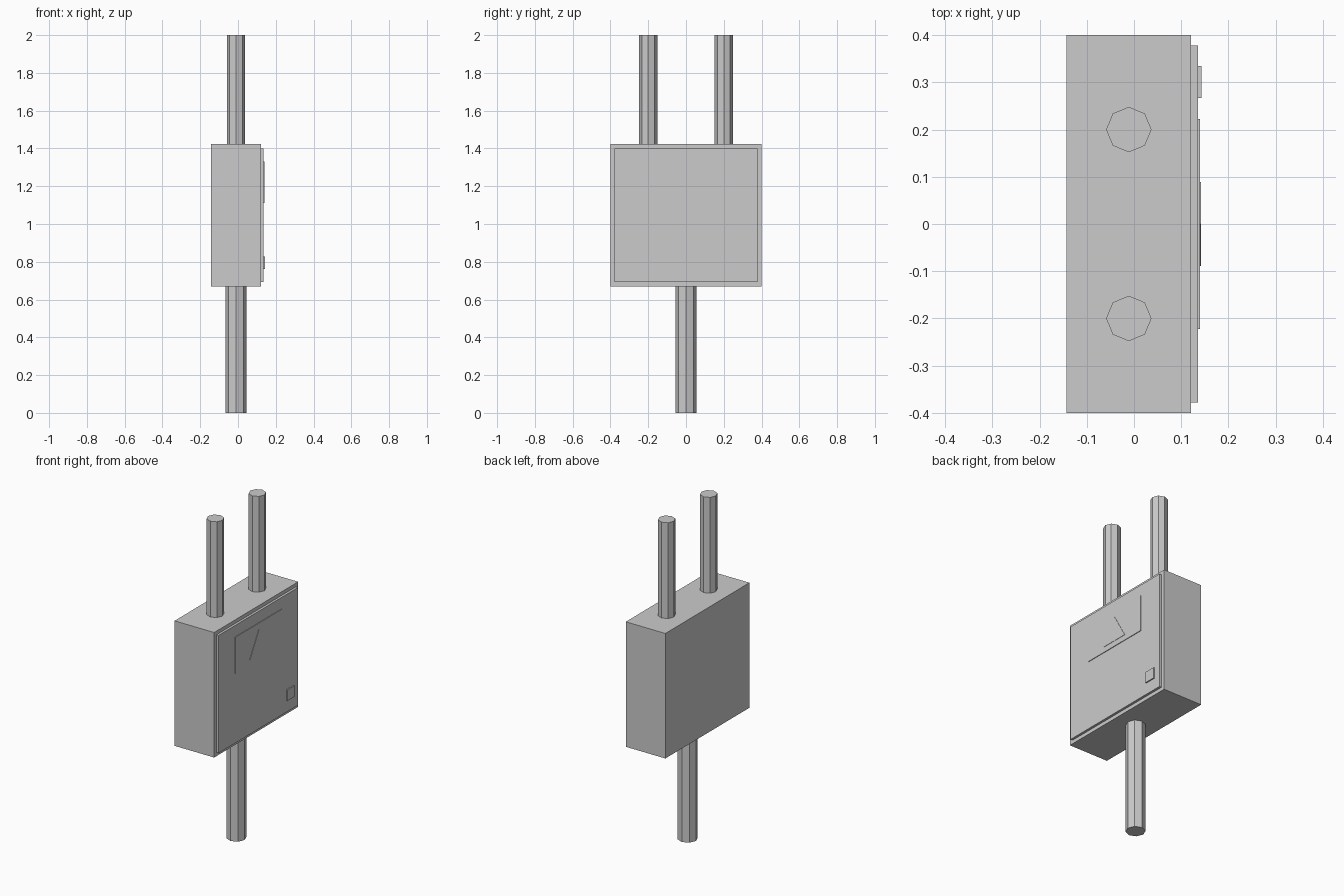
import bpy
import bmesh
from mathutils import Matrix, Vector

old = bpy.data.objects.get("Cube")
if old:
    bpy.data.objects.remove(old, do_unlink=True)

# One plain grey for the whole model
grey = bpy.data.materials.new("light_grey")
grey.use_nodes = True
colour = (0.6, 0.6, 0.6, 1)
grey.diffuse_color = colour
grey.node_tree.nodes["Principled BSDF"].inputs["Base Color"].default_value = colour


def finish(name, bm):
    bmesh.ops.recalc_face_normals(bm, faces=bm.faces[:])
    mesh = bpy.data.meshes.new(name)
    bm.to_mesh(mesh)
    bm.free()
    mesh.materials.append(grey)
    obj = bpy.data.objects.new(name, mesh)
    bpy.context.collection.objects.link(obj)
    return obj


def box(name, low, high):
    low, high = Vector(low), Vector(high)
    bm = bmesh.new()
    place = Matrix.Translation((low + high) / 2) @ Matrix.Diagonal((*(high - low), 1))
    bmesh.ops.create_cube(bm, size=1, matrix=place)
    return finish(name, bm)


def pipe(name, y, radius, bottom, top):
    bm = bmesh.new()
    bmesh.ops.create_cone(bm, cap_ends=True, segments=8, radius1=radius, radius2=radius,
                          depth=top - bottom,
                          matrix=Matrix.Translation((PIPE_X, y, (top + bottom) / 2)))
    return finish(name, bm)


def prism(name, outline, x0, x1):
    # Extrude a (y, z) outline along x
    bm = bmesh.new()
    face = bm.faces.new([bm.verts.new((x0, y, z)) for y, z in outline])
    result = bmesh.ops.extrude_face_region(bm, geom=[face])
    moved = [g for g in result["geom"] if isinstance(g, bmesh.types.BMVert)]
    bmesh.ops.translate(bm, verts=moved, vec=(x1 - x0, 0, 0))
    return finish(name, bm)


PIPE_X = -0.011
BACK, FACE, DOOR = -0.1425, 0.121, 0.1355
BOTTOM, TOP = 0.67, 1.423

# Cabinet and its door
box("cabinet", (BACK, -0.4, BOTTOM), (FACE, 0.4, TOP))
box("door", (FACE, -0.378, BOTTOM + 0.022), (DOOR, 0.378, TOP - 0.022))

# Warning plate with a raised triangle, and the latch
box("warning_plate", (DOOR, -0.222, 1.112), (0.1395, 0.222, 1.332))
prism("warning_triangle", [(-0.089, 1.144), (0.089, 1.144), (0, 1.298)], 0.1395, 0.1415)
box("latch", (DOOR, 0.267, 0.762), (0.1425, 0.335, 0.828))

# Conduits: two above, one below
for side, y in (("front", -0.2), ("rear", 0.2)):
    pipe(side + "_upper_conduit", y, 0.048, TOP, 2)
pipe("lower_conduit", 0, 0.055, 0, BOTTOM)
